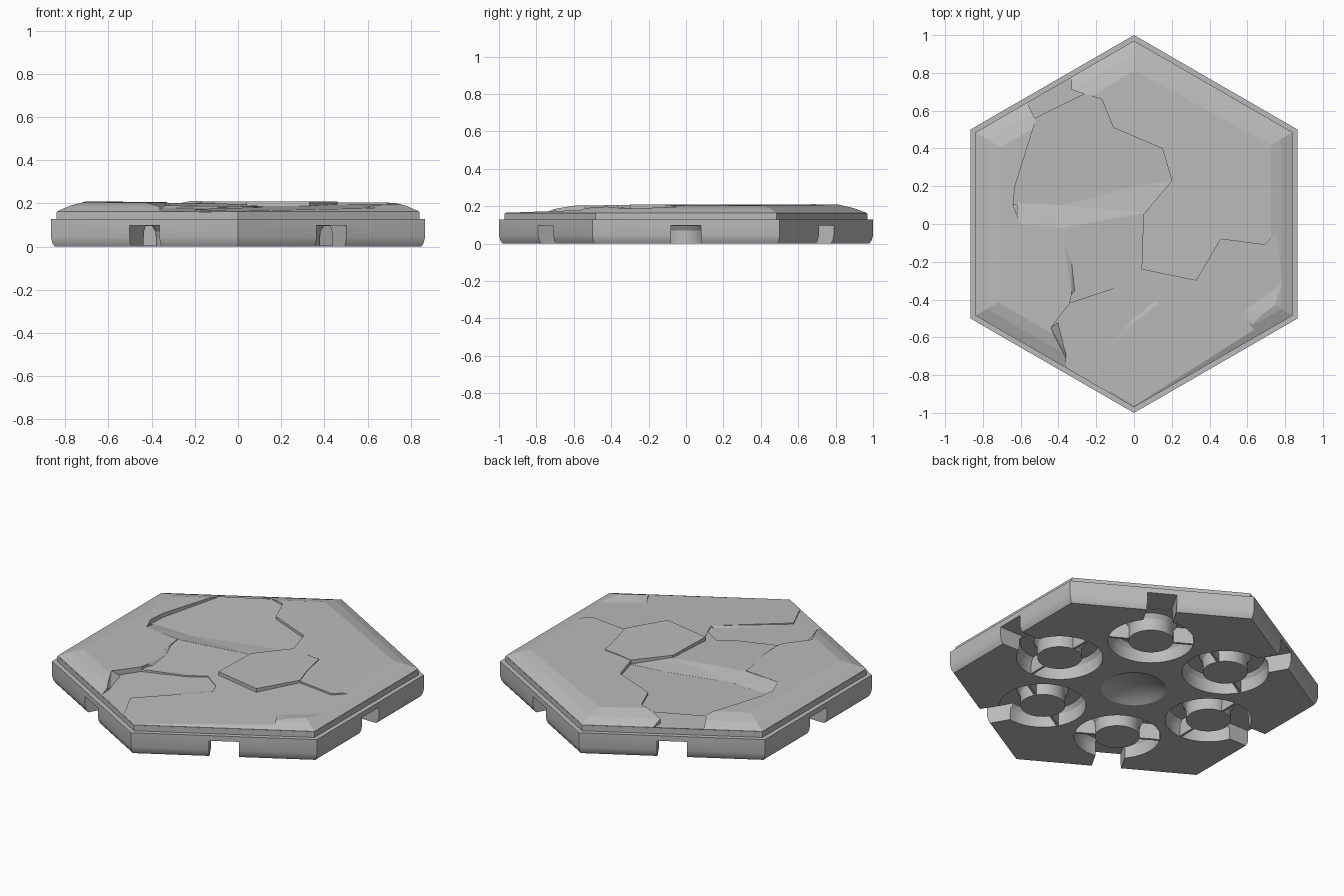
import bpy, bmesh, math
from mathutils import Matrix

cube = bpy.data.objects.get("Cube")
if cube:
    bpy.data.objects.remove(cube, do_unlink=True)

stone = bpy.data.materials.new("stone_grey")
stone.use_nodes = True
stone.diffuse_color = (0.5, 0.5, 0.5, 1)
stone.node_tree.nodes["Principled BSDF"].inputs["Base Color"].default_value = (0.5, 0.5, 0.5, 1)


def finish(bm, name):
    bmesh.ops.recalc_face_normals(bm, faces=bm.faces)
    mesh = bpy.data.meshes.new(name)
    bm.to_mesh(mesh)
    bm.free()
    mesh.materials.append(stone)
    obj = bpy.data.objects.new(name, mesh)
    bpy.context.collection.objects.link(obj)
    return obj


def boolean(obj, tool, operation):
    """Apply a boolean at once and drop the tool."""
    mod = obj.modifiers.new("cut", 'BOOLEAN')
    mod.object, mod.operation, mod.solver = tool, operation, 'EXACT'
    bpy.context.view_layer.update()
    graph = bpy.context.evaluated_depsgraph_get()
    mesh = bpy.data.meshes.new_from_object(obj.evaluated_get(graph))
    obj.modifiers.clear()
    obj.data = mesh
    bpy.data.objects.remove(tool, do_unlink=True)


def loft(name, profile, sides, closed=False, start=0.0):
    """Stack rings of (radius, z); a closed profile makes an annular solid."""
    bm = bmesh.new()
    rings = []
    for r, z in profile:
        angles = [start + math.tau * i / sides for i in range(sides)]
        rings.append([bm.verts.new((r * math.cos(a), r * math.sin(a), z)) for a in angles])
    pairs = list(zip(rings, rings[1:]))
    if closed:
        pairs.append((rings[-1], rings[0]))
    else:
        bm.faces.new(rings[0])
        bm.faces.new(rings[-1])
    for a, b in pairs:
        for i in range(sides):
            j = (i + 1) % sides
            bm.faces.new((a[i], a[j], b[j], b[i]))
    return finish(bm, name)


def hexagon(name, profile):
    return loft(name, profile, 6, start=math.pi / 6)


def slab(name, points):
    """Solid below a faceted outline of 3D points, trimmed to the bevelled rim."""
    bm = bmesh.new()
    top = [bm.verts.new(p) for p in points]
    low = [bm.verts.new((p[0], p[1], 0.14)) for p in points]
    caps = [bm.faces.new(top), bm.faces.new(low)]
    for i in range(len(top)):
        j = (i + 1) % len(top)
        bm.faces.new((top[i], top[j], low[j], low[i]))
    bm.normal_update()
    bmesh.ops.triangulate(bm, faces=caps)
    obj = finish(bm, name)
    rim = hexagon("rim_trim", [(0.969, 0.13), (0.969, 0.163), (0.9, 0.189), (0.8, 0.212), (0.8, 0.25)])
    boolean(obj, rim, 'INTERSECT')
    return obj


def plate(name, outline, z, sx=0.0, sy=0.0):
    return slab(name, [(x, y, z + sx * x + sy * y) for x, y in outline])


# Base with a slightly tucked-in bottom edge, and the stepped rim on it
base = hexagon("base", [(0.98, 0), (0.993, 0.018), (1, 0.045), (1, 0.128)])
hexagon("rim_step", [(0.97, 0.12), (0.97, 0.16)])

# Sockets and edge notches on the underside
groove = [(0.232, -0.01), (0.23, 0.03), (0.228, 0.07), (0.212, 0.095),
          (0.138, 0.095), (0.122, 0.07), (0.12, 0.03), (0.12, -0.01)]
for k in range(6):
    turn = Matrix.Rotation(math.radians(60 * k), 4, 'Z')
    ring = loft("socket_cutter", groove, 40, closed=True)
    ring.data.transform(turn @ Matrix.Translation((0.52, 0, 0)))
    boolean(base, ring, 'DIFFERENCE')
    bm = bmesh.new()
    bmesh.ops.create_cube(bm, size=1, matrix=turn @ Matrix.Translation((0.815, 0, 0.0375))
                          @ Matrix.Diagonal((0.23, 0.16, 0.12, 1)))
    boolean(base, finish(bm, "notch_cutter"), 'DIFFERENCE')
    # Thin ribs that bridge each groove
    for side in (-1, 1):
        bm = bmesh.new()
        bmesh.ops.create_cube(bm, size=1, matrix=turn @ Matrix.Translation((0.52, side * 0.175, 0.052))
                              @ Matrix.Diagonal((0.014, 0.125, 0.1, 1)))
        finish(bm, "socket_rib")

# Round dish in the middle of the underside
dish = loft("dish_cutter", [(0.182, -0.01), (0.175, 0), (0.15, 0.015), (0.12, 0.029),
                            (0.08, 0.041), (0.04, 0.048), (0.01, 0.05)], 40)
boolean(base, dish, 'DIFFERENCE')
bpy.context.view_layer.objects.active = base
base.select_set(True)
bpy.ops.object.shade_smooth_by_angle(angle=math.radians(28))
base.select_set(False)

# Cracked stone plates on top
plate("back_right_plate", [
    (-0.33, 0.78), (-0.33, 0.71), (-0.17, 0.66), (-0.11, 0.51), (0.15, 0.4), (0.2, 0.23),
    (0.1, 0.1), (0.3, -0.1), (0.46, -0.08), (0.69, -0.11), (0.81, 0.01),
    (1, 0.05), (1, 0.7), (0, 1.2), (-0.3, 1)], 0.209, -0.008)
plate("centre_plate", [
    (0.2, 0.23), (0.05, 0.05), (0.04, -0.24), (0.33, -0.3), (0.46, -0.08),
    (0.42, 0.05), (0.39, 0.2), (0.3, 0.21)], 0.21)
plate("left_plate", [
    (-0.6, 0.9), (-0.56, 0.63), (-0.52, 0.55), (-0.63, 0.2), (-0.64, 0.1), (-0.6, 0),
    (-0.38, -0.02), (-0.37, -0.1), (-0.33, -0.37), (-0.34, -0.42), (-0.44, -0.55),
    (-0.36, -0.74), (-0.3, -1), (-1.1, -0.8), (-1.1, 0.9)], 0.207, 0, 0.004)
plate("back_middle_plate", [
    (-0.7, 0.1), (-0.38, 0.1), (0, 0.2), (0.25, 0.23), (0.2, 0.45),
    (0, 0.6), (0, 1.1), (-0.7, 0.9)], 0.176, 0, 0.038)
plate("middle_plate", [
    (-0.45, -0.02), (-0.38, -0.02), (0.06, 0.06), (0.1, -0.2), (0.35, -0.25),
    (0.2, -0.42), (0, -0.28), (-0.1, -0.34), (-0.34, -0.42), (-0.45, -0.3)], 0.196, -0.02, 0.03)
plate("front_middle_plate", [
    (-0.5, -0.38), (-0.34, -0.42), (-0.1, -0.34), (0, -0.28), (0.2, -0.4),
    (0, -0.7), (0, -1.1), (-0.6, -0.8)], 0.192, 0, 0.035)
plate("front_right_plate", [
    (0.13, -0.42), (0.06, -0.25), (0.3, -0.2), (0.5, 0.02), (1, 0.1), (1, -0.7),
    (0, -1.2), (-0.14, -0.85), (-0.2, -0.72)], 0.198, 0, 0.034)
plate("right_corner_plate", [
    (0.9, -0.3), (0.84, -0.34), (0.68, -0.48), (0.64, -0.57), (0.75, -0.8),
    (1.1, -0.5), (1.1, -0.25)], 0.212, 0, 0.034)

# Sloping broken edges between plates
slab("middle_ramp", [
    (-0.62, 0.11, 0.18), (-0.38, 0.1, 0.18), (0, 0.2, 0.184), (0.2, 0.23, 0.186),
    (0.06, 0.06, 0.197), (-0.38, -0.02, 0.204), (-0.62, 0, 0.207)])
slab("left_ramp", [
    (-0.37, -0.1, 0.206), (-0.33, -0.37, 0.206), (-0.31, -0.35, 0.188), (-0.33, -0.2, 0.196)])
slab("front_ramp", [
    (0.13, -0.42, 0.184), (-0.2, -0.72, 0.166), (-0.17, -0.64, 0.167), (0.1, -0.41, 0.176)])
slab("right_corner_ramp", [
    (0.84, -0.34, 0.2), (0.68, -0.48, 0.196), (0.64, -0.57, 0.193),
    (0.58, -0.46, 0.182), (0.84, -0.27, 0.188)])
slab("left_front_ramp", [
    (-0.44, -0.55, 0.205), (-0.36, -0.74, 0.203), (-0.36, -0.68, 0.165), (-0.4, -0.52, 0.171)])
